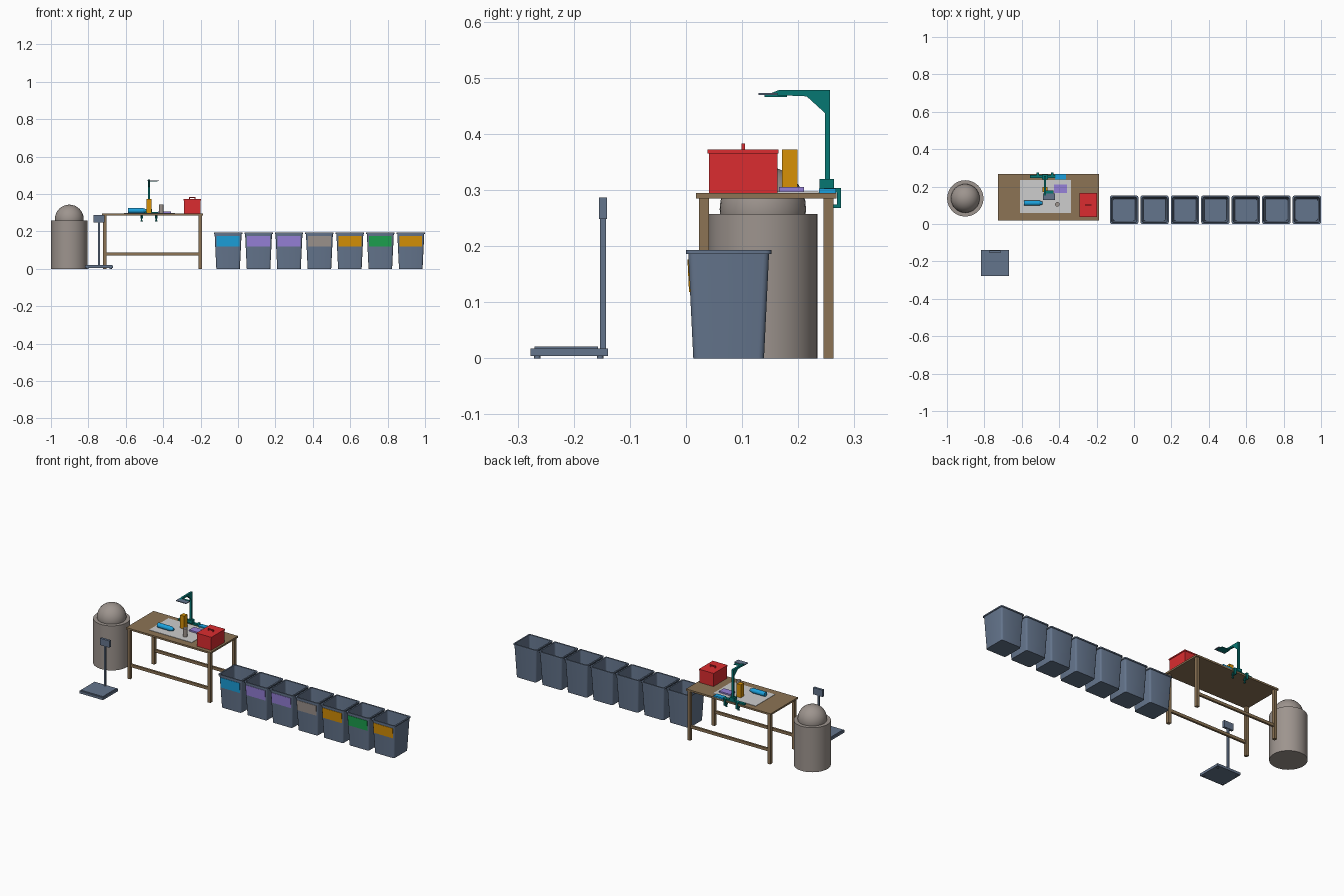
import bpy, bmesh, math
from mathutils import Matrix

if "Cube" in bpy.data.objects:
    bpy.data.objects.remove(bpy.data.objects["Cube"])


def material(name, code):
    lin = [(int(code[i:i + 2], 16) / 255) ** 2.2 for i in (0, 2, 4)] + [1]
    m = bpy.data.materials.new(name)
    m.use_nodes = True
    m.diffuse_color = lin
    m.node_tree.nodes["Principled BSDF"].inputs["Base Color"].default_value = lin
    return m


slate = material("slate", "64748B")
red = material("red", "DA3033")
wood = material("brown wood", "8B7355")
grey = material("warm grey", "9C938D")
teal = material("teal", "0F7672")
blue = material("blue", "219FDB")
purple = material("purple", "9580D8")
orange = material("orange", "D6900F")
green = material("green", "22A050")
pale = material("pale grey", "CCCCCC")


def finish(name, bm, mat, smooth=False):
    bmesh.ops.recalc_face_normals(bm, faces=bm.faces)
    me = bpy.data.meshes.new(name)
    bm.to_mesh(me)
    bm.free()
    me.materials.append(mat)
    ob = bpy.data.objects.new(name, me)
    bpy.context.collection.objects.link(ob)
    if smooth:
        bpy.ops.object.select_all(action="DESELECT")
        ob.select_set(True)
        bpy.context.view_layer.objects.active = ob
        bpy.ops.object.shade_smooth_by_angle(angle=math.radians(35))
    return ob


def box(name, mat, x, y, z):
    """Box from (low, high) pairs along each axis."""
    bm = bmesh.new()
    bmesh.ops.create_cube(bm, size=1)
    for v in bm.verts:
        v.co = [(a + b) / 2 + c * (b - a) for (a, b), c in zip((x, y, z), v.co)]
    return finish(name, bm, mat)


def around(c, w):
    return (c - w / 2, c + w / 2)


def cylinder(name, mat, centre, r, length, axis="Z", r2=None, sides=32):
    bm = bmesh.new()
    turn = Matrix.Rotation(math.pi / 2, 4, "Y") if axis == "X" else Matrix()
    bmesh.ops.create_cone(bm, cap_ends=True, segments=sides, radius1=r,
                          radius2=r if r2 is None else r2, depth=length,
                          matrix=Matrix.Translation(centre) @ turn)
    return finish(name, bm, mat, True)


def side_profile(name, mat, x, points):
    """Outline in y and z, extruded across x."""
    bm = bmesh.new()
    face = bm.faces.new([bm.verts.new((x[0], y, z)) for y, z in points])
    new = bmesh.ops.extrude_face_region(bm, geom=[face])["geom"]
    bmesh.ops.translate(bm, vec=(x[1] - x[0], 0, 0),
                        verts=[v for v in new if isinstance(v, bmesh.types.BMVert)])
    return finish(name, bm, mat)


def rounded_square(bm, cx, cy, half, z, r=0.01):
    ring = []
    for q in range(4):
        a = math.pi / 4 + q * math.pi / 2
        sx, sy = math.copysign(1, math.cos(a)), math.copysign(1, math.sin(a))
        for k in range(4):
            t = q * math.pi / 2 + k * math.pi / 6
            ring.append(bm.verts.new((cx + sx * (half - r) + r * math.cos(t),
                                      cy + sy * (half - r) + r * math.sin(t), z)))
    return ring


# Row of open tapered bins with a coloured label on each front
BIN_Y = 0.076
SHELL = [(0.063, 0), (0.072, 0.186), (0.076, 0.186), (0.076, 0.193),
         (0.068, 0.193), (0.059, 0.006)]
tilt = math.atan(0.009 / 0.186)
for i, colour in enumerate([blue, purple, purple, grey, orange, green, orange]):
    cx = -0.053 + 0.1628 * i
    bm = bmesh.new()
    rings = [rounded_square(bm, cx, BIN_Y, h, z) for h, z in SHELL]
    for a, b in zip(rings, rings[1:]):
        for k in range(len(a)):
            n = (k + 1) % len(a)
            bm.faces.new((a[k], a[n], b[n], b[k]))
    bm.faces.new(rings[0])
    bm.faces.new(rings[-1])
    finish(f"bin_{i + 1}", bm, slate, True)
    label = box(f"bin_label_{i + 1}", colour, around(0, 0.122),
                around(0, 0.003), around(0, 0.058))
    label.location = (cx, BIN_Y - 0.0705, 0.147)
    label.rotation_euler.x = tilt

# Storage drum with a domed top
cylinder("drum", grey, (-0.902, 0.137, 0.1285), 0.097, 0.257, sides=48)
bm = bmesh.new()
bmesh.ops.create_uvsphere(bm, u_segments=32, v_segments=16, radius=0.077,
                          matrix=Matrix.Translation((-0.902, 0.137, 0.266)))
finish("drum_dome", bm, grey, True)

# Work table
TOP = 0.295
box("table_top", wood, (-0.727, -0.188), (0.018, 0.268), (0.285, TOP))
for y, row in ((0.032, "front"), (0.254, "back")):
    for x, side in ((-0.713, "right"), (-0.202, "left")):
        box(f"{row}_{side}_leg", wood, around(x, 0.018), around(y, 0.018), (0, 0.285))
    box(f"{row}_stretcher", wood, (-0.713, -0.202), around(y, 0.012), (0.07, 0.086))
box("work_mat", pale, (-0.61, -0.337), (0.06, 0.236), (TOP, 0.297))

# Red tool box
box("tool_box", red, (-0.289, -0.2), (0.041, 0.163), (TOP, 0.365))
box("tool_box_lid", red, (-0.292, -0.197), (0.038, 0.165), (0.365, 0.372))
for s in (-1, 1):
    box("tool_box_handle_post", red, around(-0.2445 + s * 0.015, 0.005),
        around(0.102, 0.007), (0.372, 0.379))
box("tool_box_handle", red, around(-0.2445, 0.035), around(0.102, 0.007), (0.378, 0.383))

# Things on the table
box("orange_carton", orange, (-0.489, -0.463), (0.171, 0.199), (TOP, 0.372))
box("purple_case", purple, (-0.428, -0.358), (0.166, 0.21), (TOP, 0.305))
box("blue_case", blue, (-0.422, -0.364), (0.237, 0.267), (TOP, 0.303))
cylinder("grey_bottle", grey, (-0.41, 0.105, 0.32), 0.012, 0.048, sides=24)
cylinder("lying_bottle", blue, (-0.547, 0.112, 0.311), 0.0135, 0.08, "X", sides=24)
cylinder("bottle_neck", blue, (-0.498, 0.112, 0.311), 0.0135, 0.018, "X", 0.007, 24)

# Overhead stand clamped to the back edge
POST_X = -0.476
box("stand_post", teal, around(POST_X, 0.012), (0.248, 0.257), (TOP, 0.478))
box("stand_foot", teal, around(POST_X, 0.03), (0.238, 0.264), (0.303, 0.32))
box("stand_base_bar", teal, (-0.555, -0.42), (0.246, 0.262), (TOP, 0.304))
side_profile("stand_arm", teal, around(POST_X, 0.012),
             [(0.257, 0.478), (0.165, 0.478), (0.15, 0.472), (0.15, 0.469),
              (0.168, 0.469), (0.215, 0.467), (0.248, 0.437), (0.257, 0.437)])
box("phone_cradle", teal, (-0.482, -0.43), (0.14, 0.18), (0.466, 0.469))
box("phone", slate, (-0.487, -0.422), (0.129, 0.163), (0.469, 0.473))

# Two table clamps
for x in (-0.515, -0.437):
    side_profile("table_clamp", teal, around(x, 0.012),
                 [(0.25, 0.304), (0.276, 0.304), (0.276, 0.268), (0.25, 0.268),
                  (0.25, 0.274), (0.269, 0.274), (0.269, 0.296), (0.25, 0.296)])
    cylinder("clamp_screw", teal, (x, 0.255, 0.27), 0.003, 0.03, sides=12)
    cylinder("clamp_knob", teal, (x, 0.255, 0.256), 0.006, 0.004, sides=12)

# Platform scale
SX = -0.743
box("scale_base", slate, around(SX, 0.15), (-0.277, -0.139), (0.004, 0.018))
box("scale_plate", slate, around(SX, 0.14), (-0.27, -0.157), (0.018, 0.021))
for s in (-1, 1):
    for y in (-0.265, -0.153):
        cylinder("scale_foot", slate, (SX + s * 0.062, y, 0.002), 0.006, 0.004, sides=12)
box("scale_post", slate, around(SX, 0.01), (-0.153, -0.143), (0.018, 0.252))
box("scale_display", slate, around(SX, 0.06), (-0.155, -0.141), (0.248, 0.287))
